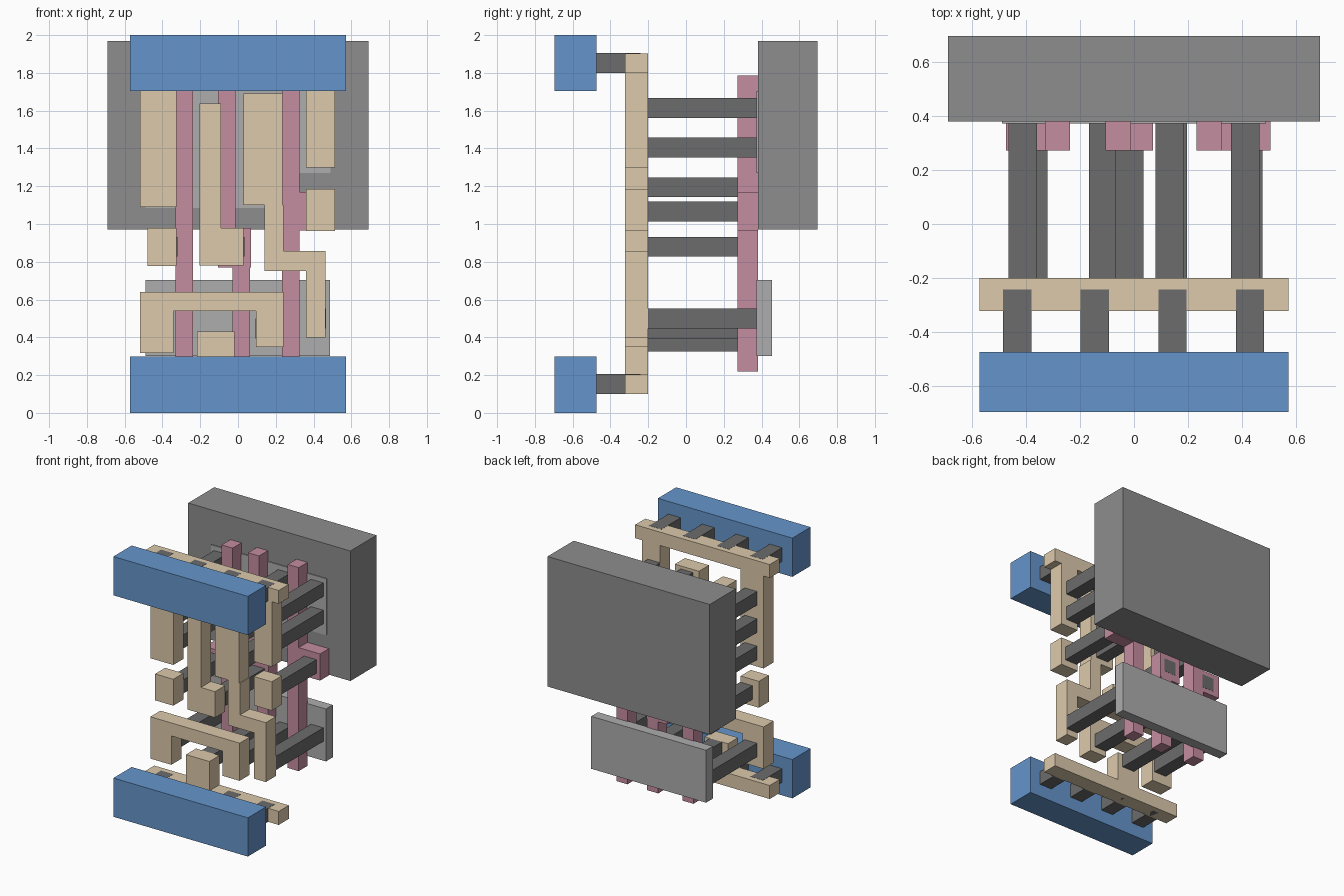
import bpy, bmesh


def material(name, rgb):
    m = bpy.data.materials.new(name)
    m.diffuse_color = (*rgb, 1)
    return m


BLUE = material("metal_blue", (0.13, 0.30, 0.60))
TAN = material("interconnect_tan", (0.72, 0.59, 0.41))
PINK = material("gate_pink", (0.56, 0.27, 0.35))
DARK = material("contact_dark", (0.15, 0.15, 0.15))
GREY = material("well_grey", (0.27, 0.27, 0.27))
LIGHT = material("diffusion_grey", (0.42, 0.42, 0.42))


def plate(name, outline, y0, y1, mat):
    """Extrude an x-z outline from y0 to y1."""
    bm = bmesh.new()
    face = bm.faces.new([bm.verts.new((x, y0, z)) for x, z in outline])
    ext = bmesh.ops.extrude_face_region(bm, geom=[face])
    for v in ext["geom"]:
        if isinstance(v, bmesh.types.BMVert):
            v.co.y = y1
    bmesh.ops.recalc_face_normals(bm, faces=bm.faces)
    me = bpy.data.meshes.new(name)
    bm.to_mesh(me)
    bm.free()
    me.materials.append(mat)
    ob = bpy.data.objects.new(name, me)
    bpy.context.collection.objects.link(ob)
    return ob


def box(name, x0, x1, z0, z1, y0, y1, mat):
    return plate(name, [(x0, z0), (x1, z0), (x1, z1), (x0, z1)], y0, y1, mat)


# Back well block and the two diffusion slabs
box("well", -0.69, 0.69, 0.97, 1.97, 0.38, 0.697, GREY)
plate("upper_diffusion", [(-0.49, 1.085), (0.245, 1.085), (0.245, 1.27), (0.49, 1.27),
                          (0.49, 1.705), (-0.49, 1.705)], 0.373, 0.456, LIGHT)
box("lower_diffusion", -0.49, 0.487, 0.30, 0.703, 0.373, 0.456, LIGHT)

# Gate strips with their contact pads
G = (0.273, 0.381, PINK)
plate("gate_left", [(-0.33, 0.22), (-0.237, 0.22), (-0.237, 1.785), (-0.33, 1.785),
                    (-0.33, 0.965), (-0.475, 0.965), (-0.475, 0.79), (-0.33, 0.79)], *G)
plate("gate_middle", [(-0.03, 0.22), (0.063, 0.22), (0.063, 0.77), (0.07, 0.77),
                      (0.07, 0.98), (-0.012, 0.98), (-0.012, 1.785), (-0.105, 1.785),
                      (-0.105, 0.77), (-0.03, 0.77)], *G)
plate("gate_right", [(0.232, 0.22), (0.325, 0.22), (0.325, 0.965), (0.507, 0.965),
                     (0.507, 1.17), (0.325, 1.17), (0.325, 1.785), (0.232, 1.785)], *G)

# Front interconnect pieces
L = (-0.322, -0.2, TAN)
plate("upper_rail_comb", [(-0.572, 1.8), (-0.52, 1.8), (-0.52, 1.09), (-0.325, 1.09),
                          (-0.325, 1.8), (0.36, 1.8), (0.36, 1.3), (0.513, 1.3),
                          (0.513, 1.8), (0.572, 1.8), (0.572, 1.903), (-0.572, 1.903)], *L)
plate("lower_rail_comb", [(-0.572, 0.1), (0.572, 0.1), (0.572, 0.204), (-0.018, 0.204),
                          (-0.018, 0.43), (-0.217, 0.43), (-0.217, 0.204), (-0.572, 0.204)], *L)
plate("middle_input", [(-0.205, 0.78), (0.03, 0.78), (0.03, 0.98), (-0.09, 0.98),
                       (-0.09, 1.637), (-0.205, 1.637)], *L)
plate("output_step", [(0.03, 1.1), (0.14, 1.1), (0.14, 0.752), (0.36, 0.752), (0.36, 0.4),
                      (0.462, 0.4), (0.462, 0.857), (0.242, 0.857), (0.242, 1.1),
                      (0.235, 1.1), (0.235, 1.69), (0.03, 1.69)], *L)
plate("lower_bridge", [(-0.52, 0.318), (-0.342, 0.318), (-0.342, 0.54), (0.095, 0.54),
                       (0.095, 0.35), (0.24, 0.35), (0.24, 0.64), (-0.52, 0.64)], *L)
box("right_input", 0.36, 0.513, 0.963, 1.185, *L)
box("left_input", -0.48, -0.325, 0.777, 0.98, *L)

# Long contacts between interconnect and back layers: (x, z) of lower left corner
W = 0.105
contacts = [(-0.465, z) for z in (1.562, 1.352, 1.142, 0.395)]
contacts += [(0.08, z) for z in (1.562, 1.352, 1.142)]
contacts += [(0.36, z) for z in (1.562, 1.352, 0.448)]
contacts += [(-0.426, 0.827), (-0.07, 0.827), (0.371, 1.013), (-0.167, 0.325), (0.092, 0.395)]
for i, (x, z) in enumerate(contacts):
    box(f"contact_{i}", x, x + W, z, z + W, -0.201, 0.382, DARK)

# Front metal rails with four short studs each
for side, z, zs in (("lower", 0.0, 0.1), ("upper", 1.703, 1.799)):
    box(f"{side}_metal_rail", -0.572, 0.572, z, z + 0.298, -0.697, -0.475, BLUE)
    for i in range(4):
        x = -0.485 + i * 0.2875
        box(f"{side}_stud_{i}", x, x + W, zs, zs + W, -0.476, -0.242, DARK)
